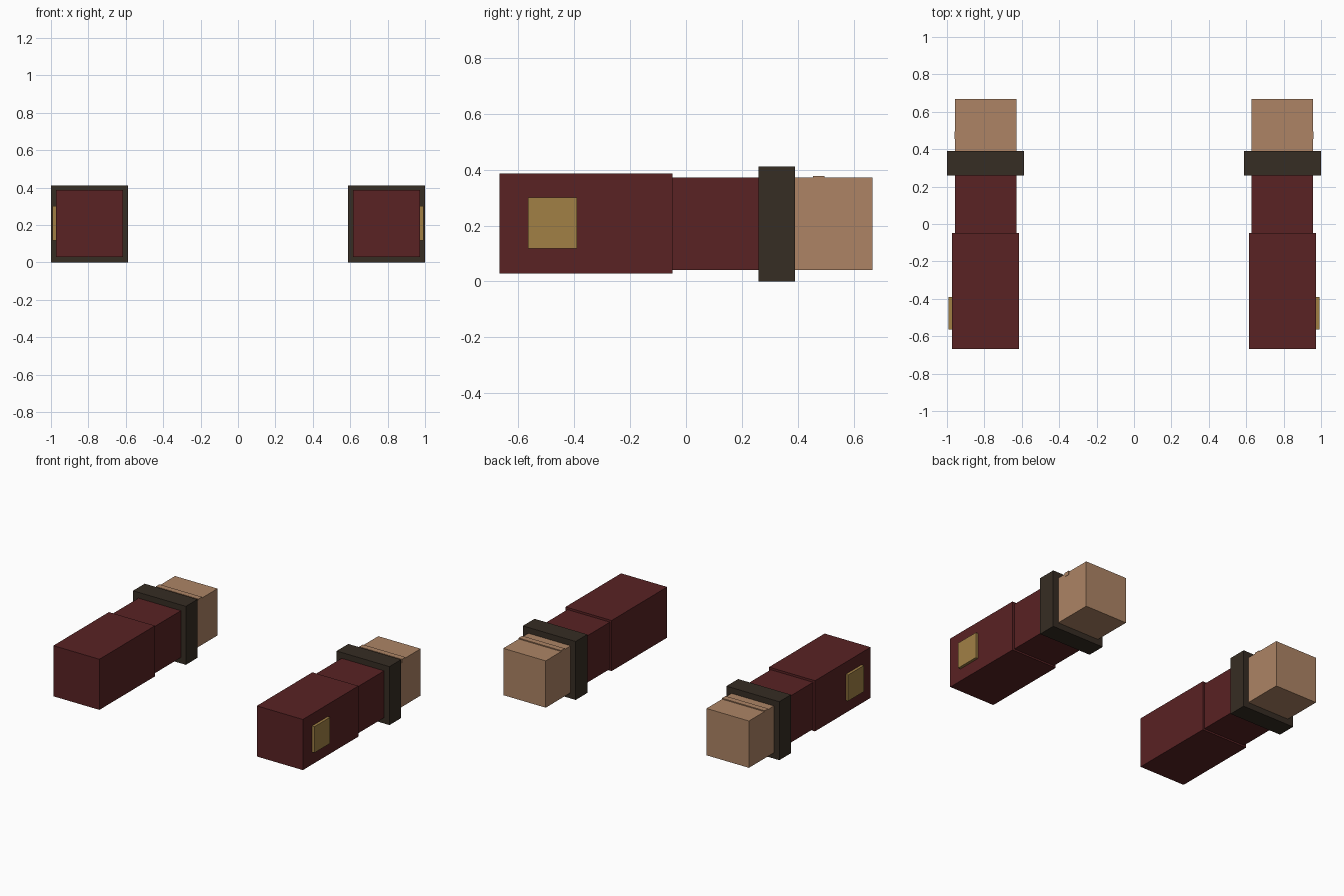
import bpy
import bmesh
from mathutils import Vector

if "Cube" in bpy.data.objects:
    bpy.data.objects.remove(bpy.data.objects["Cube"])


def material(name, rgb):
    m = bpy.data.materials.new(name)
    m.diffuse_color = (*rgb, 1.0)
    m.use_nodes = True
    m.node_tree.nodes["Principled BSDF"].inputs["Base Color"].default_value = m.diffuse_color
    return m


MAROON = material("maroon sleeve", (0.100, 0.016, 0.017))
DARK = material("dark brown cuff", (0.037, 0.026, 0.017))
TAN = material("tan skin", (0.418, 0.231, 0.130))
GOLD = material("dull gold", (0.355, 0.216, 0.060))


def box(name, lo, hi, mat):
    """Axis-aligned box between two corners."""
    lo, hi = Vector(lo), Vector(hi)
    bm = bmesh.new()
    bmesh.ops.create_cube(bm, size=1.0)
    bmesh.ops.scale(bm, vec=hi - lo, verts=bm.verts)
    mesh = bpy.data.meshes.new(name)
    bm.to_mesh(mesh)
    bm.free()
    mesh.materials.append(mat)
    ob = bpy.data.objects.new(name, mesh)
    ob.location = (lo + hi) / 2
    bpy.context.collection.objects.link(ob)


# Parts of one arm on the +x side: name, low corner, high corner, material
PARTS = [
    ("upper_sleeve", (0.614, -0.667, 0.029), (0.973, -0.048, 0.386), MAROON),
    ("lower_sleeve", (0.627, -0.048, 0.041), (0.958, 0.260, 0.371), MAROON),
    ("cuff", (0.588, 0.259, 0.0), (1.0, 0.389, 0.412), DARK),
    ("hand", (0.627, 0.389, 0.041), (0.958, 0.667, 0.371), TAN),
    ("knuckle_ridge", (0.627, 0.455, 0.350), (0.960, 0.495, 0.378), TAN),
    ("shoulder_badge", (0.973, -0.565, 0.117), (0.992, -0.390, 0.301), GOLD),
]

# Both arms, the left one mirrored across x = 0
for side, s in (("right", 1), ("left", -1)):
    for name, lo, hi, mat in PARTS:
        x0, x1 = sorted((s * lo[0], s * hi[0]))
        box(f"{side}_{name}", (x0, *lo[1:]), (x1, *hi[1:]), mat)
